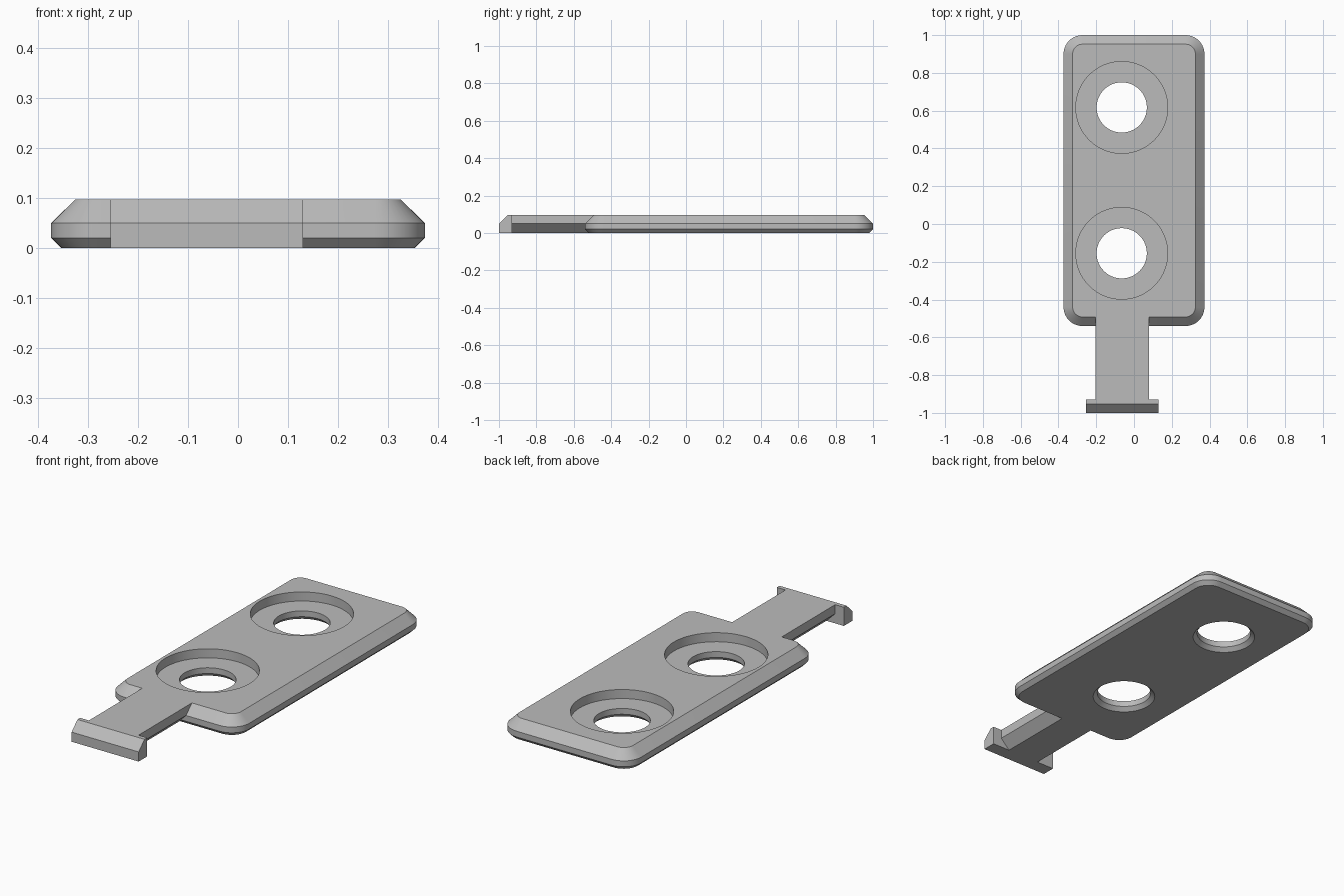
import bpy, bmesh
from math import sin, cos, pi, radians

if "Cube" in bpy.data.objects:
    bpy.data.objects.remove(bpy.data.objects["Cube"])

grey = bpy.data.materials.new("plain grey")
colour = (0.5, 0.5, 0.5, 1)
grey.use_nodes = True
grey.diffuse_color = colour
grey.node_tree.nodes["Principled BSDF"].inputs["Base Color"].default_value = colour

HEIGHT, MID = 0.097, 0.05


def loft(name, rings):
    """Closed solid skinned through rings of equal point count."""
    bm = bmesh.new()
    loops = [[bm.verts.new(p) for p in ring] for ring in rings]
    n = len(loops[0])
    for a, b in zip(loops, loops[1:]):
        for i in range(n):
            j = (i + 1) % n
            bm.faces.new((a[i], a[j], b[j], b[i]))
    bm.faces.new(loops[0])
    bm.faces.new(loops[-1])
    bmesh.ops.recalc_face_normals(bm, faces=bm.faces)
    mesh = bpy.data.meshes.new(name)
    bm.to_mesh(mesh)
    bm.free()
    mesh.materials.append(grey)
    obj = bpy.data.objects.new(name, mesh)
    bpy.context.collection.objects.link(obj)
    return obj


def rounded_ring(inset, z, steps=10):
    """Rounded rectangle outline of the plate, offset inward."""
    half_x, y_min, y_max, radius = 0.373, -0.54, 1.0, 0.1
    centres = [(half_x - radius, y_max - radius), (radius - half_x, y_max - radius),
               (radius - half_x, y_min + radius), (half_x - radius, y_min + radius)]
    r = radius - inset
    ring = []
    for k, (cx, cy) in enumerate(centres):
        for s in range(steps + 1):
            a = pi / 2 * (k + s / steps)
            ring.append((cx + r * cos(a), cy + r * sin(a), z))
    return ring


def circle(cx, cy, r, z, n=64):
    return [(cx + r * cos(2 * pi * i / n), cy + r * sin(2 * pi * i / n), z) for i in range(n)]


def combine(target, other, operation):
    mod = target.modifiers.new(operation, 'BOOLEAN')
    mod.operation, mod.solver, mod.object = operation, 'EXACT', other
    bpy.context.view_layer.objects.active = target
    bpy.ops.object.modifier_apply(modifier=mod.name)
    bpy.data.objects.remove(other)


# Plate with chamfered rims
plate = loft("tag_plate", [rounded_ring(0.02, 0), rounded_ring(0, 0.02),
                           rounded_ring(0, MID), rounded_ring(0.048, HEIGHT)])

# Tail with undercut sides; the square upper block notches the plate's front rim
left, right = -0.205, 0.08
section = [(left + MID, 0), (right - MID, 0), (right, MID),
           (right, HEIGHT), (left, HEIGHT), (left, MID)]
tail = loft("tail", [[(x, y, z) for x, z in section] for y in (-0.94, -0.44)])

# Crossbar at the end of the tail, sloped on its front top edge
bar = [(-1, 0), (-0.93, 0), (-0.93, HEIGHT), (-0.952, HEIGHT), (-1, MID)]
crossbar = loft("crossbar", [[(x, y, z) for y, z in bar] for x in (-0.255, 0.13)])

combine(plate, tail, 'UNION')
combine(plate, crossbar, 'UNION')

# Two counterbored holes with a bevel underneath
bore = [(0.173, -0.02), (0.133, 0.02), (0.133, MID), (0.243, MID), (0.243, 0.2)]
for y in (0.617, -0.155):
    cutter = loft("hole_cutter", [circle(-0.065, y, r, z) for r, z in bore])
    combine(plate, cutter, 'DIFFERENCE')

bpy.ops.object.select_all(action='DESELECT')
plate.select_set(True)
bpy.context.view_layer.objects.active = plate
bpy.ops.object.shade_smooth_by_angle(angle=radians(30))
